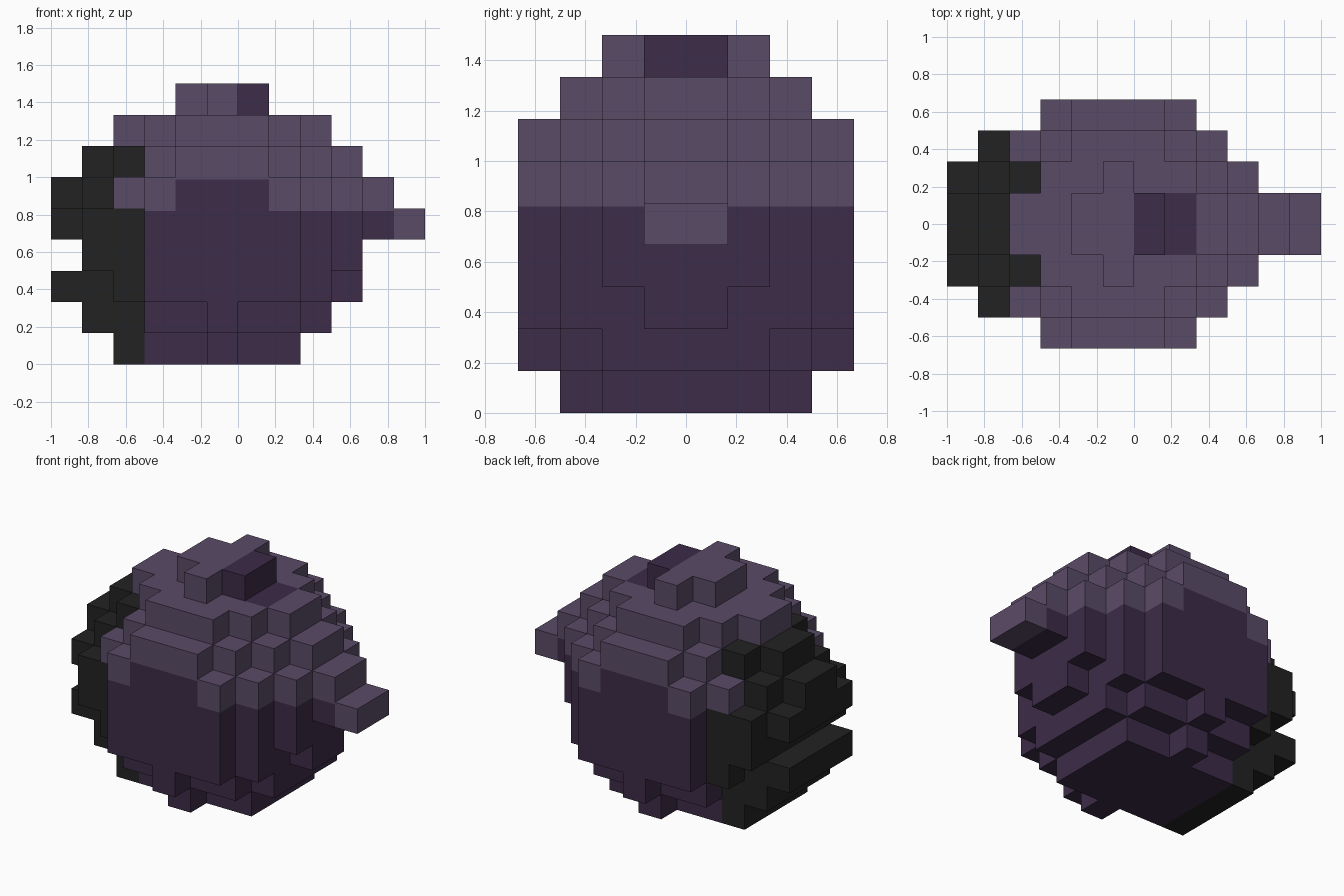
import bpy, bmesh, math
from mathutils import Vector

cube = bpy.data.objects.get("Cube")
if cube:
    bpy.data.objects.remove(cube, do_unlink=True)

U = 1 / 6          # block size
BLEED = 0.013      # the pale coat hangs slightly below its block edge


def make_material(name, rgb):
    m = bpy.data.materials.new(name)
    m.use_nodes = True
    m.diffuse_color = (*rgb, 1)
    m.node_tree.nodes["Principled BSDF"].inputs["Base Color"].default_value = (*rgb, 1)
    return m


PALE, DARK, BLACK = range(3)
MATERIALS = [make_material("pale_purple", (0.102, 0.070, 0.136)),
             make_material("dark_purple", (0.045, 0.025, 0.065)),
             make_material("charcoal", (0.016, 0.016, 0.016))]

# Right-hand reach of the round body: one row per layer, by distance from the middle
BODY = [[2, 2, 0], [3, 3, 2, 0], [4, 3, 3, 2], [4, 4, 3, 2],
        [4, 4, 3, 2], [4, 4, 3, 2], [4, 3, 2, 1], [3, 2, 1]]
# Left-hand reach of the charcoal side
SHELL = [[4, 4], [5, 5], [6, 6, 4], [5, 5, 5], [6, 6, 5], [6, 5], [5, 4]]


def both_sides(x_range, d, z):
    return {(x, y, z) for x in x_range for y in (d, -1 - d)}


body, shell, spout, crest = set(), set(), set(), set()
for z, row in enumerate(SHELL):
    for d, reach in enumerate(row):
        shell |= both_sides(range(-reach, -3), d, z)
for z, row in enumerate(BODY):
    for d, reach in enumerate(row):
        body |= both_sides(range(-1 - reach, reach), d, z)
body -= shell

# Spout with an upper step, and the cross-shaped crest
spout |= both_sides(range(4, 6), 0, 4) | both_sides(range(4, 5), 0, 5)
crest |= both_sides(range(-2, 1), 0, 8) | both_sides(range(-1, 0), 1, 8)
solid = body | shell | spout | crest


def purple(x, y, z):
    """Pale coat on the upper layers, dark below and in the two side panels."""
    if z >= 8:
        return DARK if x >= 0 else PALE
    if z >= 5:
        panel = z < 6 and abs(y) > 3 and -2 < x < 1
        return DARK if panel else PALE
    return PALE if x > 5 else DARK


def face_colour(face):
    p = (face.calc_center_median() - face.normal * 0.02) / U
    if face.normal.z > 0.5 and 7 < p.z < 8 and 1 < p.x < 2 and abs(p.y) < 1:
        return DARK                       # patch beside the crest
    lift = BLEED / U if abs(face.normal.z) < 0.5 and p.z < 6.5 else 0
    return purple(p.x, p.y, p.z + lift)


def build_blocks(name, cells, colour_rule):
    """Skin the outside of a set of blocks and merge flat areas."""
    bm = bmesh.new()
    for cell in cells:
        for axis in range(3):
            for sign in (-1, 1):
                n = Vector([sign if a == axis else 0 for a in range(3)])
                if tuple(c + int(k) for c, k in zip(cell, n)) in solid:
                    continue
                s = Vector([float(a == (axis + 1) % 3) for a in range(3)]) / 2
                t = n.cross(s)
                mid = Vector(cell) + Vector((0.5, 0.5, 0.5)) + n / 2
                bm.faces.new([bm.verts.new((mid + o) * U)
                              for o in (-s - t, s - t, s + t, -s + t)])
    bmesh.ops.remove_doubles(bm, verts=bm.verts, dist=0.0001)
    # Cut lines for the lower edge of the pale coat
    for layer in (5, 6):
        bmesh.ops.bisect_plane(bm, geom=bm.verts[:] + bm.edges[:] + bm.faces[:],
                               plane_co=(0, 0, layer * U - BLEED), plane_no=(0, 0, 1))
    bm.normal_update()
    for f in bm.faces:
        f.material_index = colour_rule(f)
    bmesh.ops.dissolve_limit(bm, angle_limit=math.radians(1), verts=bm.verts[:],
                             edges=bm.edges[:], delimit={'MATERIAL'})
    mesh = bpy.data.meshes.new(name)
    for m in MATERIALS:
        mesh.materials.append(m)
    bm.to_mesh(mesh)
    bm.free()
    obj = bpy.data.objects.new(name, mesh)
    bpy.context.collection.objects.link(obj)
    return obj


build_blocks("body", body, face_colour)
build_blocks("charcoal_side", shell, lambda f: BLACK)
build_blocks("spout", spout, face_colour)
build_blocks("crest", crest, face_colour)
